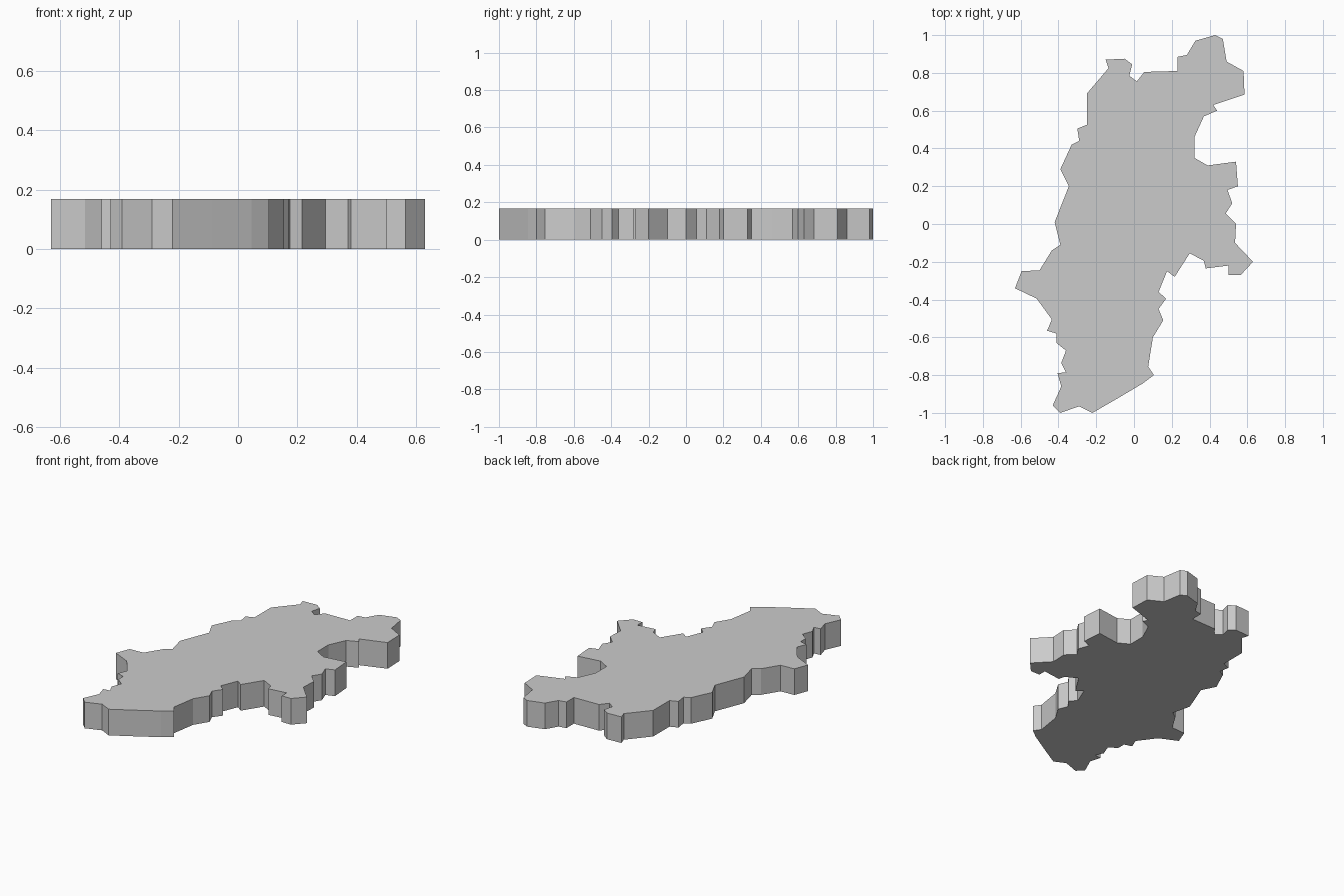
import bpy, bmesh

HEIGHT = 0.168

# Plan outline of the irregular plate, clockwise from its top tip
outline = [
    (.43, 1), (.47, .98), (.49, .86), (.58, .81), (.585, .685), (.42, .63),
    (.44, .60), (.37, .57), (.32, .46), (.32, .35), (.39, .31), (.54, .33),
    (.55, .20), (.495, .18), (.52, .11), (.485, .055), (.54, 0), (.535, -.10),
    (.63, -.20), (.565, -.27), (.50, -.27), (.50, -.22), (.38, -.235),
    (.37, -.195), (.295, -.155), (.215, -.28), (.175, -.25), (.13, -.36),
    (.17, -.395), (.13, -.45), (.155, -.51), (.10, -.60), (.075, -.755),
    (.105, -.80), (.045, -.845), (-.09, -.925), (-.22, -1), (-.29, -.965),
    (-.39, -1), (-.43, -.96), (-.385, -.86), (-.405, -.79), (-.36, -.785),
    (-.385, -.735), (-.36, -.67), (-.41, -.63), (-.41, -.58), (-.46, -.565),
    (-.435, -.505), (-.515, -.395), (-.63, -.34), (-.595, -.25), (-.50, -.245),
    (-.435, -.14), (-.39, -.11), (-.42, .01), (-.345, .20), (-.39, .29),
    (-.33, .42), (-.29, .44), (-.30, .505), (-.25, .525), (-.25, .69),
    (-.135, .825), (-.15, .87), (-.05, .875), (-.01, .845), (-.025, .785),
    (.015, .755), (.055, .805), (.23, .81), (.23, .885), (.28, .895),
    (.325, .97),
]

# Fill the outline and extrude it straight up, keeping flat faces
bm = bmesh.new()
base = bm.faces.new([bm.verts.new((x, y, 0)) for x, y in outline])
side = bmesh.ops.extrude_face_region(bm, geom=[base], use_keep_orig=True)
top = [v for v in side["geom"] if isinstance(v, bmesh.types.BMVert)]
bmesh.ops.translate(bm, verts=top, vec=(0, 0, HEIGHT))
bmesh.ops.recalc_face_normals(bm, faces=bm.faces)

mesh = bpy.data.meshes.new("map_plate")
bm.to_mesh(mesh)
bm.free()
plate = bpy.data.objects.new("map_plate", mesh)
bpy.context.collection.objects.link(plate)
